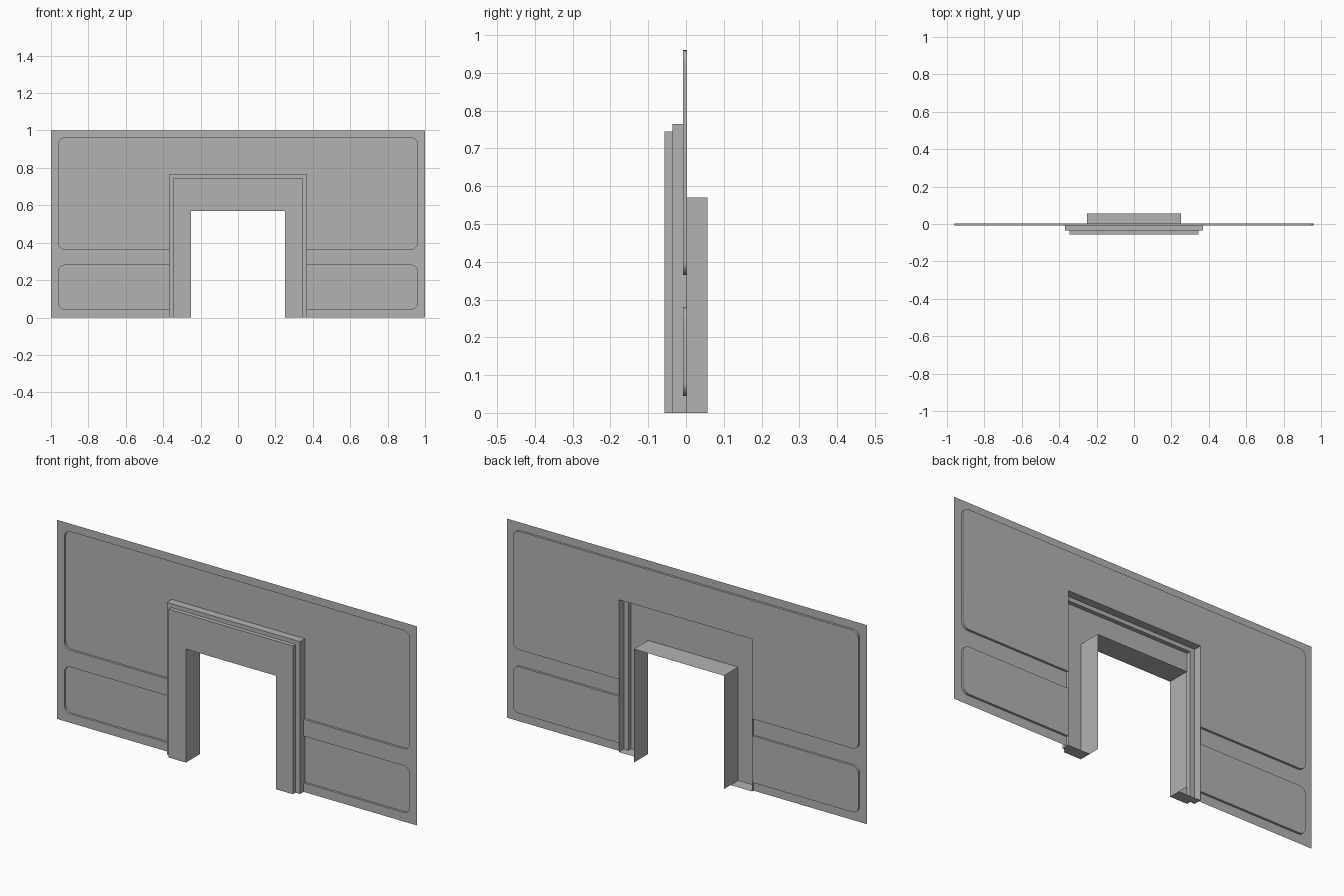
import bpy, bmesh
from math import sin, cos, pi

cube = bpy.data.objects.get("Cube")
if cube:
    bpy.data.objects.remove(cube, do_unlink=True)

# Material
grey = bpy.data.materials.new("plain_grey")
grey.use_nodes = True
colour = (0.45, 0.45, 0.45, 1)
grey.diffuse_color = colour
grey.node_tree.nodes["Principled BSDF"].inputs["Base Color"].default_value = colour

# Main dimensions
BORDER_Y, PANEL_Y = -0.008, 0.003
FRAME_X, FRAME_TOP = 0.37, 0.765
PANEL_X, RADIUS = 0.96, 0.035


def finish(name, bm):
    mesh = bpy.data.meshes.new(name)
    bm.to_mesh(mesh)
    bm.free()
    mesh.materials.append(grey)
    ob = bpy.data.objects.new(name, mesh)
    bpy.context.collection.objects.link(ob)
    bpy.ops.object.select_all(action='DESELECT')
    ob.select_set(True)
    bpy.context.view_layer.objects.active = ob
    bpy.ops.object.shade_smooth_by_angle()
    return ob


def mirrored(ob):
    mod = ob.modifiers.new("mirror", 'MIRROR')
    mod.use_clip = True


def panel_path(start_x, top, bottom, steps=8):
    """Outline from the top edge, round two corners, back along the bottom."""
    pts = [(start_x, top)]
    for cz, a0 in ((top - RADIUS, pi / 2), (bottom + RADIUS, 0)):
        for i in range(steps + 1):
            a = a0 - pi / 2 * i / steps
            pts.append((PANEL_X - RADIUS + RADIUS * cos(a), cz + RADIUS * sin(a)))
    return pts + [(FRAME_X, bottom)]


upper = panel_path(0, 0.96, 0.365)
lower = panel_path(FRAME_X, 0.28, 0.045)


def sheet(name, outline, y):
    bm = bmesh.new()
    face = bm.faces.new([bm.verts.new((x, y, z)) for x, z in outline])
    face.normal_update()
    if face.normal.y > 0:
        face.normal_flip()
    bmesh.ops.triangulate(bm, faces=bm.faces[:])
    mirrored(finish(name, bm))


# Flat wall border and the recessed panels
sheet("wall_border", [(FRAME_X, 0), (1, 0), (1, 1), (0, 1)] + upper + lower, BORDER_Y)
sheet("upper_panel", upper + [(FRAME_X, FRAME_TOP), (0, FRAME_TOP)], PANEL_Y)
sheet("lower_panel", lower, PANEL_Y)

# Step around each panel
for name, path in (("upper_panel_step", upper), ("lower_panel_step", lower)):
    bm = bmesh.new()
    rows = [[bm.verts.new((x, y, z)) for x, z in path] for y in (BORDER_Y, PANEL_Y)]
    for i in range(len(path) - 1):
        bm.faces.new((rows[0][i], rows[0][i + 1], rows[1][i + 1], rows[1][i]))
    mirrored(finish(name, bm))

# Stepped door frame: half width, height and depth of each profile point
profile = [(0.25, 0.57, 0.057), (0.25, 0.57, PANEL_Y), (0.25, 0.57, -0.057),
           (0.345, 0.745, -0.057), (0.345, 0.745, -0.036),
           (FRAME_X, FRAME_TOP, -0.036), (FRAME_X, FRAME_TOP, PANEL_Y)]
bm = bmesh.new()
rings = [[bm.verts.new(p) for p in ((-w, y, 0), (-w, y, h), (w, y, h), (w, y, 0))]
         for w, h, y in profile]
for a, b in zip(rings, rings[1:]):
    for j in range(3):
        bm.faces.new((a[j], a[j + 1], b[j + 1], b[j]))
# Feet of the two posts
for j in (0, 3):
    foot = bm.faces.new([ring[j] for ring in rings[1:]])
    foot.normal_update()
    if foot.normal.z > 0:
        foot.normal_flip()
finish("door_frame", bm)
